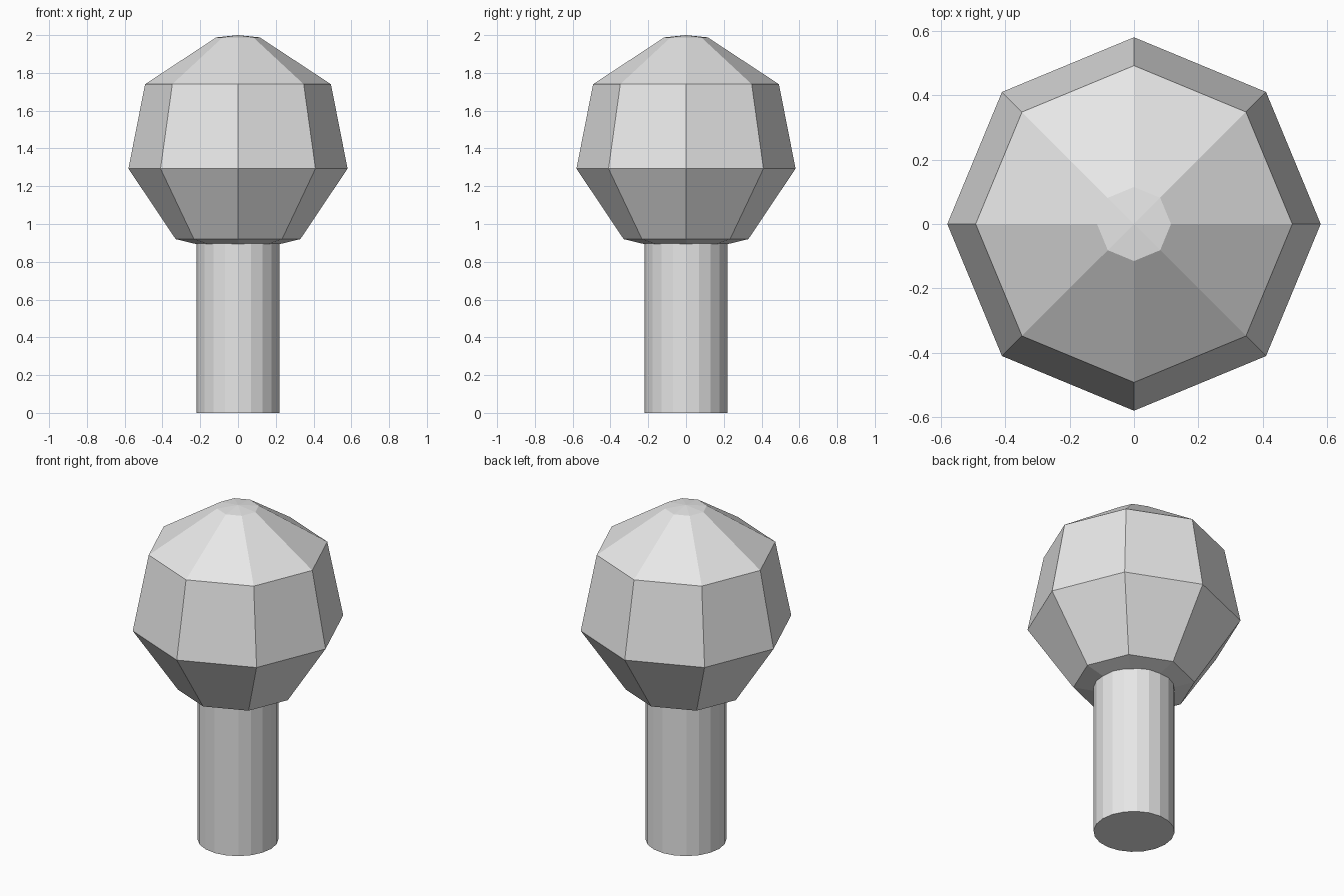
import bpy
import bmesh
from math import cos, sin, tau

cube = bpy.data.objects.get("Cube")
if cube:
    bpy.data.objects.remove(cube, do_unlink=True)

grey = bpy.data.materials.new("light_grey")
grey.use_nodes = True
colour = (0.8, 0.8, 0.8, 1.0)
grey.diffuse_color = colour
grey.node_tree.nodes["Principled BSDF"].inputs["Base Color"].default_value = colour


def lathe(name, profile, sides):
    """Faceted solid from (radius, height) points, closed on the axis at both ends."""
    bm = bmesh.new()
    rings = []
    for radius, z in profile:
        count = sides if radius > 0 else 1
        rings.append([bm.verts.new((radius * cos(tau * i / sides),
                                    radius * sin(tau * i / sides), z))
                      for i in range(count)])
    for low, high in zip(rings, rings[1:]):
        for i in range(sides):
            j = (i + 1) % sides
            corners = [low[i % len(low)], low[j % len(low)],
                       high[j % len(high)], high[i % len(high)]]
            bm.faces.new(list(dict.fromkeys(corners)))
    for ring, flip in ((rings[0], True), (rings[-1], False)):
        if len(ring) > 1:
            bm.faces.new(ring[::-1] if flip else ring)
    bmesh.ops.recalc_face_normals(bm, faces=bm.faces)
    mesh = bpy.data.meshes.new(name)
    bm.to_mesh(mesh)
    bm.free()
    mesh.materials.append(grey)
    obj = bpy.data.objects.new(name, mesh)
    bpy.context.collection.objects.link(obj)
    return obj


# Straight trunk
lathe("trunk", [(0.22, 0), (0.22, 0.95)], 20)

# Eight-sided crown with a shallow tip and a tapered underside
lathe("crown", [(0, 0.84), (0.33, 0.92), (0.58, 1.293), (0.492, 1.74),
                (0.115, 1.988), (0, 2.0)], 8)
